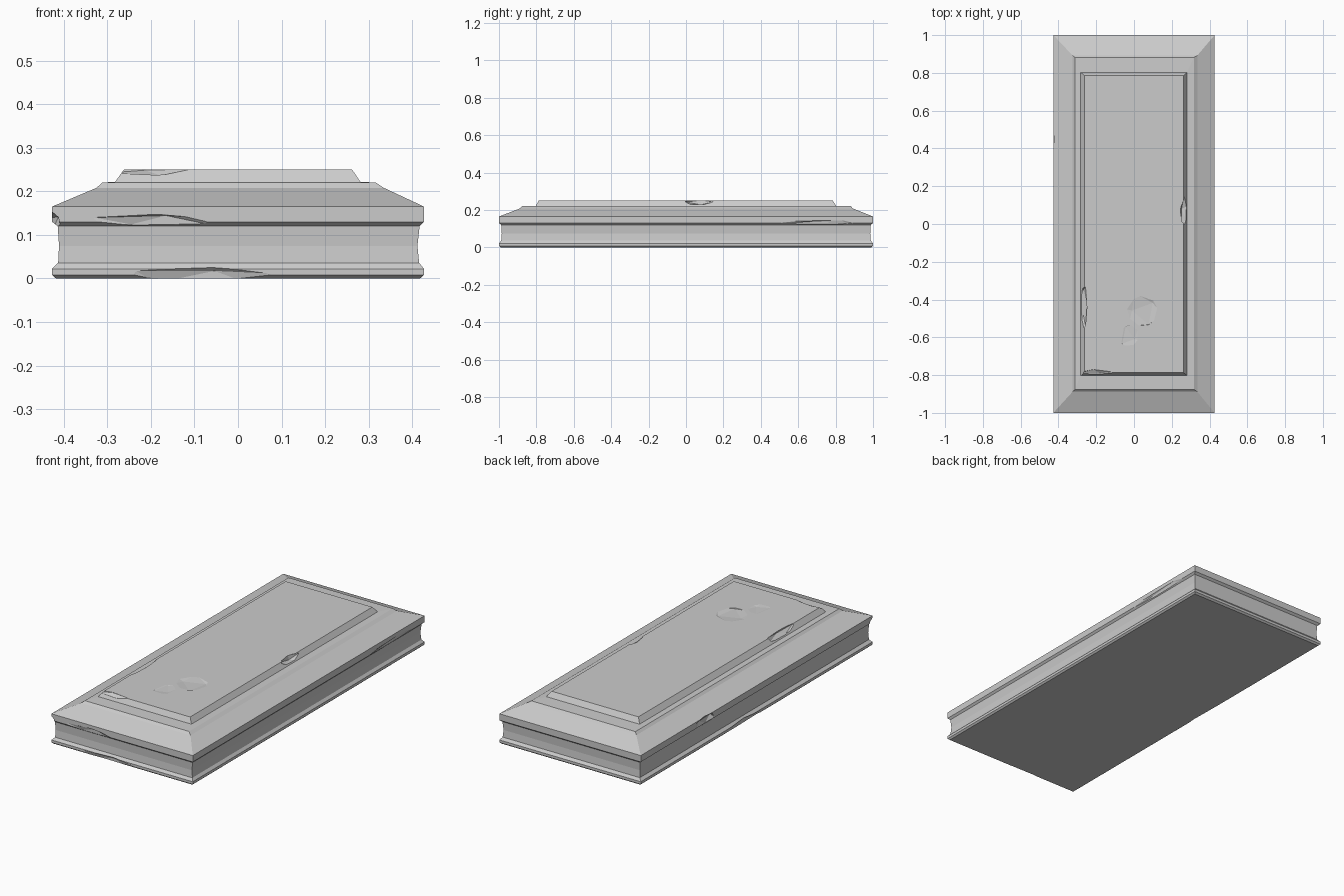
import bpy, bmesh, random
from mathutils import Matrix, Vector, Euler

random.seed(4)

# Stacked rectangular profile: x min, x max, y min, y max, z
rings = [
    (-0.418, 0.418, -0.99, 0.99, 0.0),
    (-0.427, 0.427, -1.0, 1.0, 0.008),
    (-0.427, 0.427, -1.0, 1.0, 0.022),
    (-0.413, 0.416, -0.988, 0.988, 0.036),
    (-0.411, 0.412, -0.985, 0.985, 0.075),
    (-0.414, 0.417, -0.988, 0.988, 0.120),
    (-0.427, 0.427, -1.0, 1.0, 0.130),
    (-0.427, 0.427, -1.0, 1.0, 0.165),
    (-0.325, 0.335, -0.888, 0.892, 0.208),
    (-0.312, 0.317, -0.876, 0.882, 0.220),
    (-0.282, 0.281, -0.803, 0.803, 0.222),
    (-0.262, 0.262, -0.787, 0.785, 0.250),
]


def make_object(name, bm):
    bmesh.ops.recalc_face_normals(bm, faces=bm.faces[:])
    mesh = bpy.data.meshes.new(name)
    bm.to_mesh(mesh)
    bm.free()
    obj = bpy.data.objects.new(name, mesh)
    bpy.context.collection.objects.link(obj)
    return obj


# Stone slab with moulded rim and raised panel
bm = bmesh.new()
loops = [[bm.verts.new((x, y, z)) for x, y in ((a, c), (b, c), (b, d), (a, d))]
         for a, b, c, d, z in rings]
for low, high in zip(loops, loops[1:]):
    for i in range(4):
        j = (i + 1) % 4
        bm.faces.new((low[i], low[j], high[j], high[i]))
bm.faces.new(loops[0][::-1])
bm.faces.new(loops[-1])
slab = make_object("stone_slab", bm)

# Chips: centre, then half sizes of a faceted cutter
chips = [
    # front edges
    ((-0.09, -1.005, -0.002), (0.22, 0.022, 0.036)),
    ((-0.20, -1.006, 0.130), (0.16, 0.016, 0.020)),
    ((-0.11, -1.006, 0.165), (0.13, 0.020, 0.014)),
    ((0.30, -1.004, 0.0), (0.12, 0.012, 0.012)),
    ((-0.428, -1.0, 0.13), (0.022, 0.03, 0.025)),
    # right edges
    ((0.432, 0.11, 0.150), (0.026, 0.09, 0.030)),
    ((0.430, 0.52, 0.0), (0.018, 0.10, 0.032)),
    ((0.430, -0.55, 0.0), (0.016, 0.32, 0.030)),
    ((0.430, 0.70, 0.130), (0.012, 0.26, 0.016)),
    # left edges
    ((-0.432, -0.31, 0.150), (0.028, 0.08, 0.034)),
    ((-0.432, 0.45, 0.145), (0.022, 0.09, 0.030)),
    ((-0.430, 0.10, 0.0), (0.016, 0.25, 0.030)),
    # back edges
    ((0.05, 1.005, 0.0), (0.20, 0.018, 0.030)),
    ((-0.15, 1.005, 0.160), (0.16, 0.014, 0.022)),
    # raised panel edges
    ((0.275, 0.06, 0.246), (0.032, 0.08, 0.022)),
    ((0.280, -0.20, 0.244), (0.024, 0.07, 0.022)),
    ((-0.272, -0.44, 0.246), (0.030, 0.13, 0.022)),
    ((-0.20, -0.795, 0.254), (0.11, 0.024, 0.018)),
    ((-0.13, 0.795, 0.252), (0.12, 0.022, 0.010)),
    # shallow dents on the top
    ((0.06, 0.36, 0.257), (0.09, 0.08, 0.013)),
    ((0.04, -0.46, 0.257), (0.11, 0.10, 0.014)),
    ((-0.02, -0.60, 0.256), (0.07, 0.09, 0.011)),
]
for centre, size in chips:
    bm = bmesh.new()
    bmesh.ops.create_icosphere(bm, subdivisions=1, radius=1.0)
    for v in bm.verts:
        v.co *= random.uniform(0.85, 1.15)
    spin = Euler([random.uniform(0, 6.28) for _ in range(3)]).to_matrix().to_4x4()
    place = Matrix.LocRotScale(Vector(centre), None, Vector(size))
    bm.transform(place @ spin)
    cutter = make_object("chip_cutter", bm)
    cutter.hide_render = True
    mod = slab.modifiers.new("chip", 'BOOLEAN')
    mod.operation = 'DIFFERENCE'
    mod.solver = 'EXACT'
    mod.object = cutter

# Bake the chips and remove the cutters
graph = bpy.context.evaluated_depsgraph_get()
baked = bpy.data.meshes.new_from_object(slab.evaluated_get(graph))
slab.modifiers.clear()
slab.data = baked
for obj in [o for o in bpy.data.objects if o.name.startswith("chip_cutter")]:
    bpy.data.objects.remove(obj)
